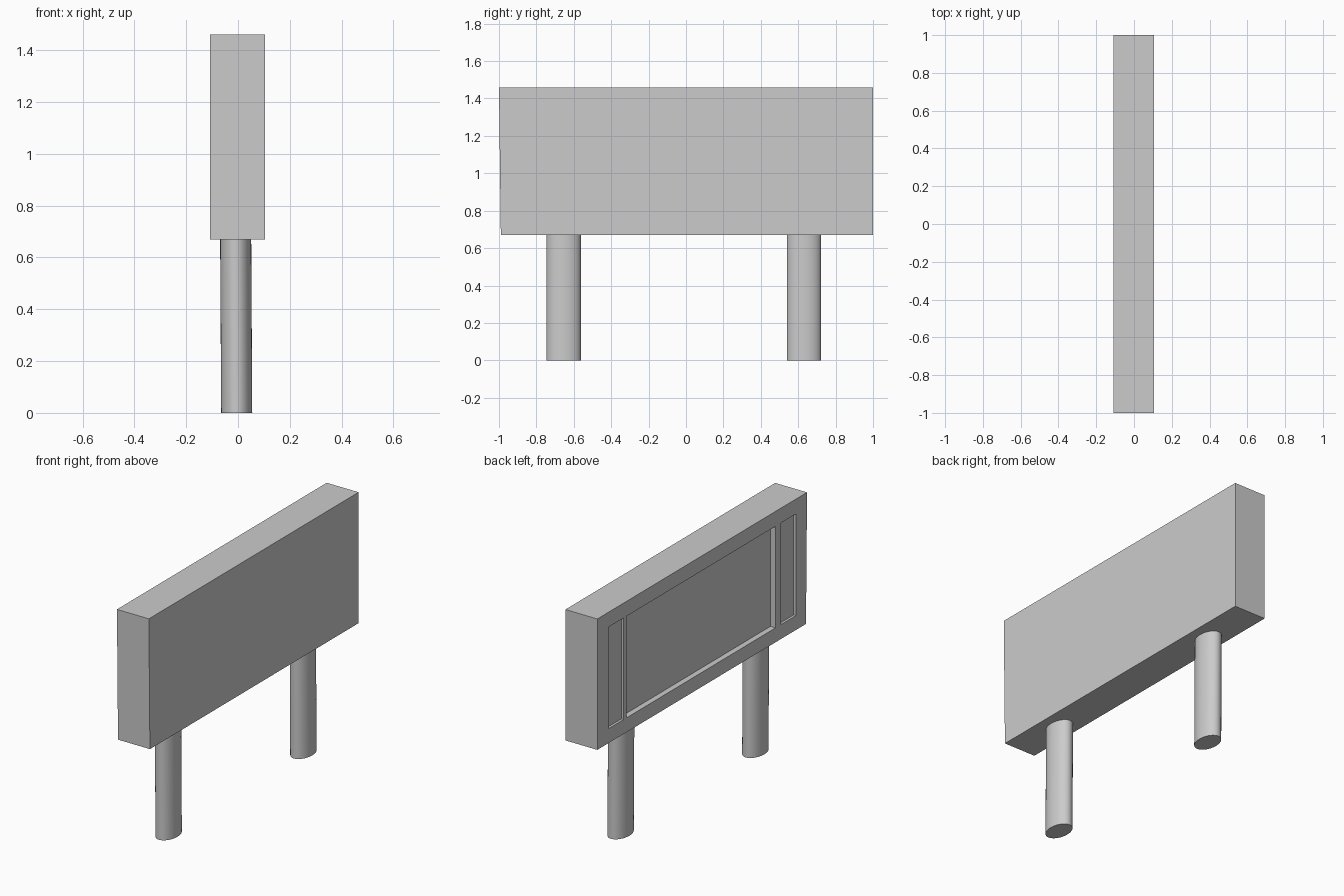
import bpy

if "Cube" in bpy.data.objects:
    bpy.data.objects.remove(bpy.data.objects["Cube"], do_unlink=True)

GREY = 0.6
grey = bpy.data.materials.new("plain grey")
grey.use_nodes = True
grey.diffuse_color = (GREY, GREY, GREY, 1)
grey.node_tree.nodes["Principled BSDF"].inputs["Base Color"].default_value = (GREY, GREY, GREY, 1)


def box(name, low, high):
    """Axis-aligned box between two corners."""
    bpy.ops.mesh.primitive_cube_add(size=1)
    obj = bpy.context.object
    obj.name = name
    for v in obj.data.vertices:
        v.co = [lo if c < 0 else hi for c, lo, hi in zip(v.co, low, high)]
    obj.data.materials.append(grey)
    return obj


# Sign board, one end leaning in slightly at the bottom
BACK, BOTTOM, TOP = -0.108, 0.67, 1.46
board = box("sign_board", (BACK, -1, BOTTOM), (0.105, 1, TOP))
for v in board.data.vertices:
    if v.co.y < 0 and v.co.z < 1:
        v.co.y += 0.01

# Recessed panels on one face: a wide centre panel and two narrow side slots
recesses = [
    ("centre_recess", -0.7, 0.72, 0.034),
    ("left_slot", 0.75, 0.894, 0.015),
    ("right_slot", -0.894, -0.75, 0.015),
]
for name, y0, y1, depth in recesses:
    cutter = box(name, (BACK - 0.1, y0, BOTTOM + 0.087), (BACK + depth, y1, TOP - 0.09))
    cutter.hide_render = True
    cut = board.modifiers.new(name, "BOOLEAN")
    cut.operation = "DIFFERENCE"
    cut.solver = "EXACT"
    cut.object = cutter
    bpy.context.view_layer.objects.active = board
    bpy.ops.object.modifier_apply(modifier=cut.name)
    bpy.data.objects.remove(cutter, do_unlink=True)

# Oval posts, leaning very slightly
for name, y in (("front_post", -0.654), ("rear_post", 0.631)):
    bpy.ops.mesh.primitive_cylinder_add(vertices=48, radius=1, depth=1)
    post = bpy.context.object
    post.name = name
    for v in post.data.vertices:
        top = v.co.z > 0
        v.co = (v.co.x * 0.06 - (0.009 if top else 0.005),
                v.co.y * 0.092 + y,
                BOTTOM + 0.005 if top else 0)
    post.data.materials.append(grey)
    bpy.ops.object.shade_smooth_by_angle()
